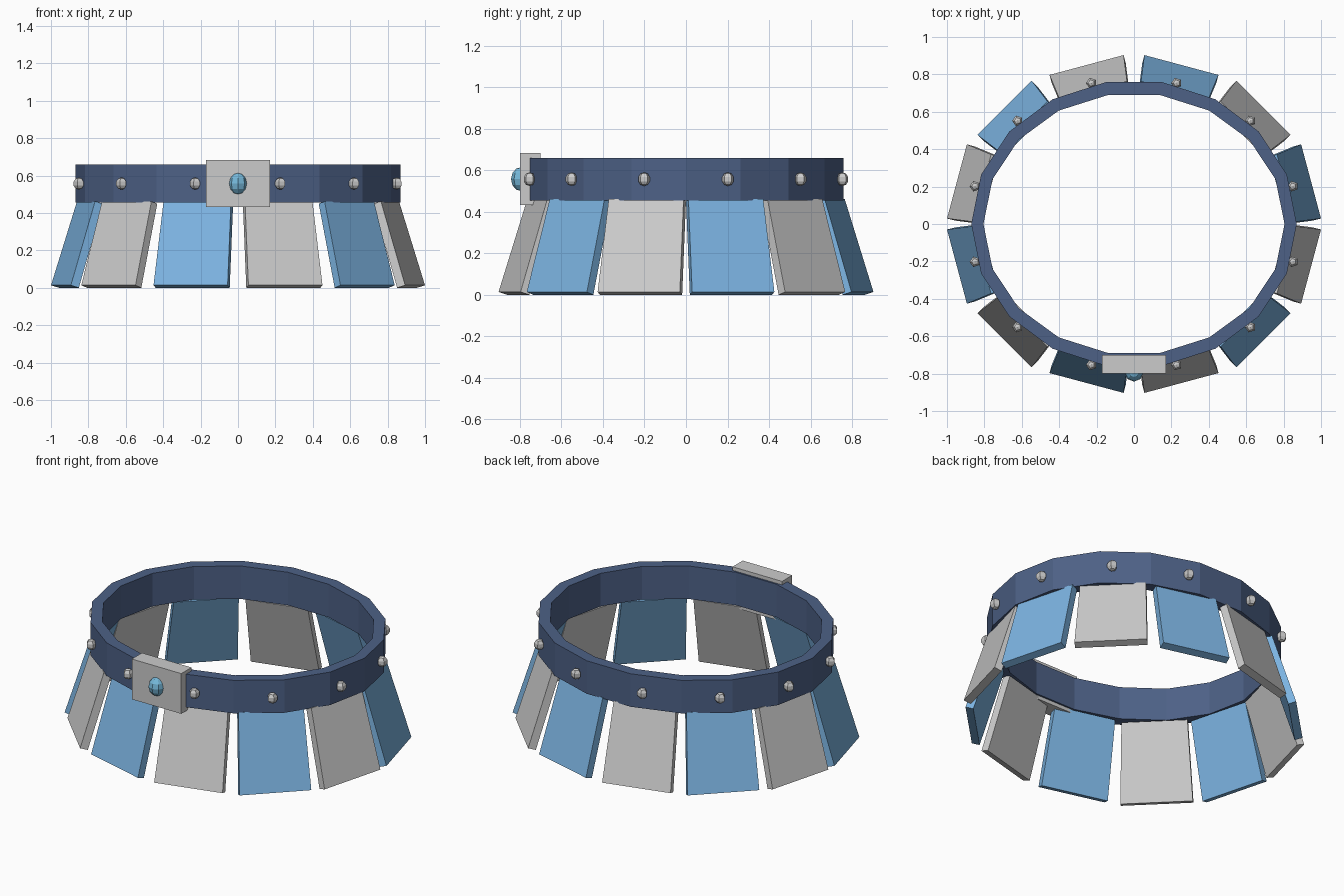
import bpy, bmesh, math
from mathutils import Matrix, Vector

if "Cube" in bpy.data.objects:
    bpy.data.objects.remove(bpy.data.objects["Cube"])


def material(name, rgb):
    m = bpy.data.materials.new(name)
    m.diffuse_color = (*rgb, 1)
    m.use_nodes = True
    m.node_tree.nodes["Principled BSDF"].inputs["Base Color"].default_value = m.diffuse_color
    return m


navy = material("navy", (0.075, 0.12, 0.24))
blue = material("blue", (0.20, 0.45, 0.75))
gem_blue = material("gem_blue", (0.18, 0.48, 0.70))


def finish(name, bm, mat=None):
    bmesh.ops.recalc_face_normals(bm, faces=bm.faces)
    me = bpy.data.meshes.new(name)
    bm.to_mesh(me)
    bm.free()
    ob = bpy.data.objects.new(name, me)
    bpy.context.collection.objects.link(ob)
    if mat:
        me.materials.append(mat)
    return ob


def box(name, size, matrix, mat=None, top_scale=1.0):
    bm = bmesh.new()
    bmesh.ops.create_cube(bm, size=1)
    for v in bm.verts:
        v.co = Vector(c * s for c, s in zip(v.co, size))
        if v.co.z > 0:
            v.co.y *= top_scale
    bm.transform(matrix)
    return finish(name, bm, mat)


def ball(name, segs, rings, scale, loc, mat=None):
    bm = bmesh.new()
    bmesh.ops.create_uvsphere(bm, u_segments=segs, v_segments=rings, radius=1)
    bm.transform(Matrix.Translation(loc) @ Matrix.Diagonal((*scale, 1))
                 @ Matrix.Rotation(math.pi / 2, 4, 'Z'))
    return finish(name, bm, mat)


# Belt: 18-sided oval band with a rectangular section
SIDES = 18
section = [(0.87, 0.77, 0.455), (0.87, 0.77, 0.66), (0.805, 0.70, 0.66), (0.805, 0.70, 0.455)]
bm = bmesh.new()
loops = []
for i in range(SIDES):
    a = math.tau * i / SIDES
    loops.append([bm.verts.new((rx * math.cos(a), ry * math.sin(a), z)) for rx, ry, z in section])
for i in range(SIDES):
    p, q = loops[i], loops[(i + 1) % SIDES]
    for j in range(4):
        k = (j + 1) % 4
        bm.faces.new((p[j], q[j], q[k], p[k]))
finish("belt", bm, navy)

# Flared skirt panels with a stud above each
TILT, LENGTH, THICK, WIDTH = 0.3, 0.47, 0.046, 0.41
for k in range(12):
    a = math.radians(15 + 30 * k)
    c, s = math.cos(a), math.sin(a)
    # outer bottom edge of the slab is the anchor point
    anchor = Vector((0.98 * c, 0.88 * s, THICK * math.sin(TILT)))
    mat = (Matrix.Translation(anchor) @ Matrix.Rotation(a, 4, 'Z')
           @ Matrix.Rotation(-TILT, 4, 'Y')
           @ Matrix.Translation((-THICK / 2, 0, LENGTH / 2)))
    box(f"skirt_panel_{k + 1}", (THICK, WIDTH, LENGTH), mat,
        blue if k % 2 == 0 else None, top_scale=0.91)
    ball(f"stud_{k + 1}", 5, 5, (0.031, 0.031, 0.033), (0.88 * c, 0.78 * s, 0.557))

# Front buckle and gem
box("buckle", (0.34, 0.10, 0.25), Matrix.Translation((0, -0.75, 0.557)))
ball("buckle_gem", 8, 6, (0.05, 0.05, 0.058), (0, -0.793, 0.557), gem_blue)
